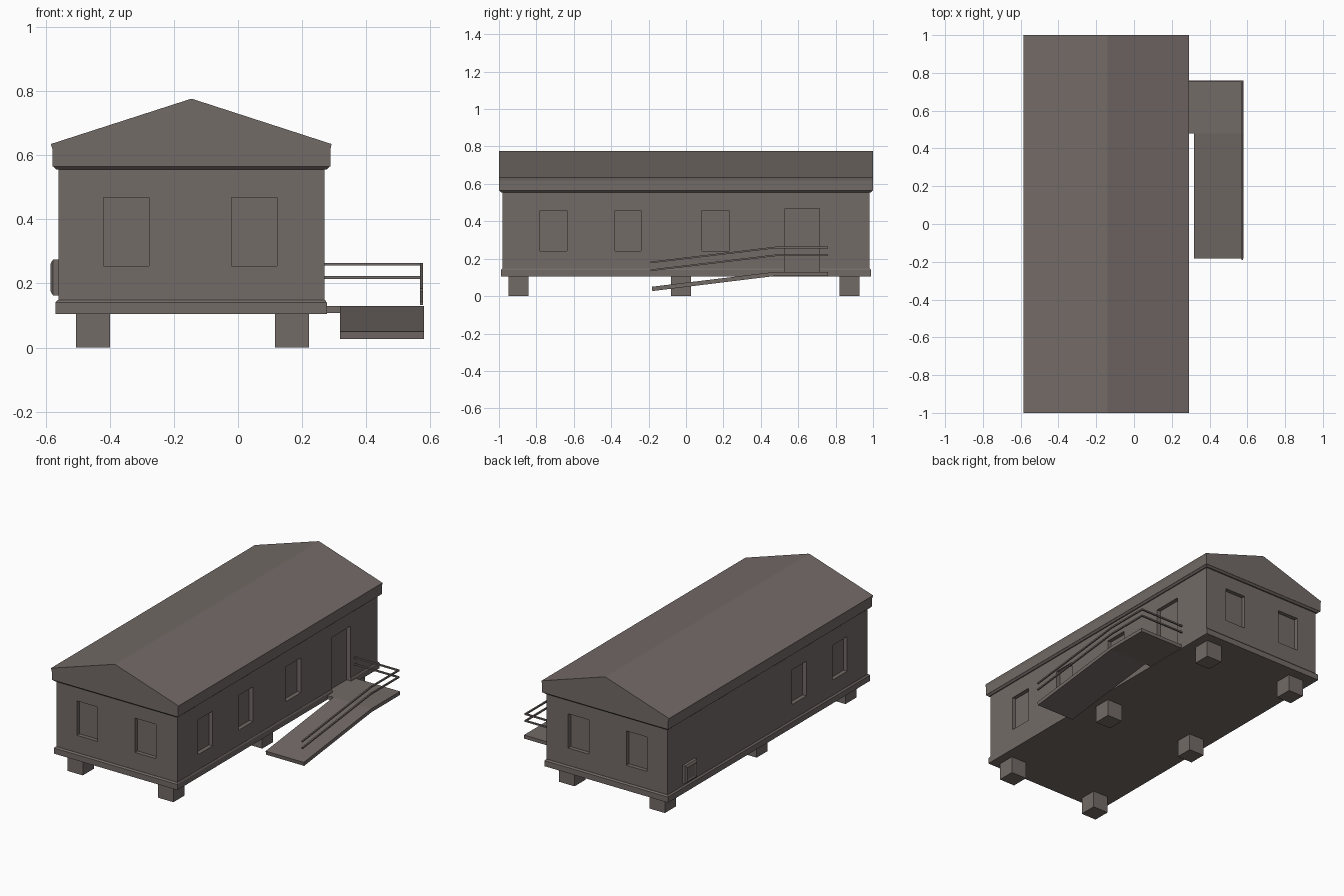
import bpy, bmesh

if "Cube" in bpy.data.objects:
    bpy.data.objects.remove(bpy.data.objects["Cube"])

mat = bpy.data.materials.new("warm grey")
mat.diffuse_color = (0.17, 0.145, 0.135, 1)
mat.use_nodes = True
mat.node_tree.nodes["Principled BSDF"].inputs["Base Color"].default_value = mat.diffuse_color


def loft(name, rings):
    """Closed solid through rings of equal point count."""
    bm = bmesh.new()
    vr = [[bm.verts.new(p) for p in r] for r in rings]
    n = len(rings[0])
    for a, b in zip(vr, vr[1:]):
        for i in range(n):
            j = (i + 1) % n
            bm.faces.new((a[i], a[j], b[j], b[i]))
    bm.faces.new(vr[0][::-1])
    bm.faces.new(vr[-1])
    bmesh.ops.recalc_face_normals(bm, faces=bm.faces)
    me = bpy.data.meshes.new(name)
    bm.to_mesh(me)
    bm.free()
    me.materials.append(mat)
    ob = bpy.data.objects.new(name, me)
    bpy.context.collection.objects.link(ob)
    return ob


def rect(x0, x1, y0, y1, z):
    return [(x0, y0, z), (x1, y0, z), (x1, y1, z), (x0, y1, z)]


def box(name, x0, x1, y0, y1, z0, z1):
    return loft(name, [rect(x0, x1, y0, y1, z0), rect(x0, x1, y0, y1, z1)])


def cut(target, cutters):
    for c in cutters:
        m = target.modifiers.new("cut", 'BOOLEAN')
        m.operation = 'DIFFERENCE'
        m.solver = 'EXACT'
        m.object = c
    bpy.context.view_layer.update()
    dg = bpy.context.evaluated_depsgraph_get()
    me = bpy.data.meshes.new_from_object(target.evaluated_get(dg))
    target.modifiers.clear()
    target.data = me


# Walls and chamfered base sill
XL, XR, Y, D = -0.56, 0.27, 0.98, 0.025
walls = box("walls", XL, XR, -Y, Y, 0.14, 0.565)
base = loft("base_sill", [rect(-0.57, 0.277, -0.99, 0.99, 0.105),
                          rect(-0.57, 0.277, -0.99, 0.99, 0.14),
                          rect(-0.562, 0.272, -0.982, 0.982, 0.148)])

# Recesses for windows and door
cutters = []
for x0, x1 in ((-0.42, -0.277), (-0.02, 0.122)):
    cutters.append(box("front_window_cutter", x0, x1, -1.1, -Y + D, 0.255, 0.468))
    cutters.append(box("back_window_cutter", x0, x1, Y - D, 1.1, 0.255, 0.468))
for y0, y1 in ((-0.78, -0.635), (-0.38, -0.24), (0.085, 0.23)):
    cutters.append(box("right_window_cutter", XR - D, 0.4, y0, y1, 0.242, 0.457))
    if y0 < 0:
        cutters.append(box("left_window_cutter", -0.7, XL + D, y0, y1, 0.242, 0.457))
door = box("door_cutter", XR - D, 0.4, 0.53, 0.715, 0.13, 0.468)
cut(walls, cutters + [door])
cut(base, [door])
for c in cutters + [door]:
    bpy.data.objects.remove(c)

# Roof: gable profile run along y, with a sloped soffit below
profile = [(-0.578, 0.565), (-0.578, 0.617), (-0.584, 0.635), (-0.15, 0.775),
           (-0.14, 0.775), (0.292, 0.635), (0.288, 0.617), (0.288, 0.565)]
loft("roof", [[(x, y, z) for x, z in profile] for y in (-1, 1)])
loft("soffit", [rect(-0.566, 0.276, -0.988, 0.988, 0.555),
                rect(-0.578, 0.288, -1, 1, 0.566)])

# Foundation blocks
for x0, x1 in ((-0.505, -0.40), (0.115, 0.222)):
    for y0 in (-0.95, -0.08, 0.82):
        box("foundation_block", x0, x1, y0, y0 + 0.108, 0, 0.106)

# Landing and sloping ramp
box("landing", 0.268, 0.58, 0.48, 0.76, 0.108, 0.13)
side = [(0.48, 0.108), (0.48, 0.13), (-0.183, 0.05), (-0.18, 0.027)]
loft("ramp", [[(x, y, z) for y, z in side] for x in (0.318, 0.58)])

# Two handrails bending round the landing and down the ramp
for z in (0.26, 0.218):
    plan = [(0.25, 0.76, 0.25, 0.751, z), (0.577, 0.76, 0.568, 0.751, z),
            (0.577, 0.48, 0.568, 0.48, z), (0.577, -0.19, 0.568, -0.19, z - 0.08)]
    h = 0.0045
    loft("handrail", [[(ox, oy, c - h), (ix, iy, c - h), (ix, iy, c + h), (ox, oy, c + h)]
                      for ox, oy, ix, iy, c in plan])


# Chamfered wall unit on the left side
def yz(x, d):
    y0, y1, z0, z1 = 0.715 + d, 0.835 - d, 0.162 + d, 0.275 - d
    return [(x, y0, z0), (x, y1, z0), (x, y1, z1), (x, y0, z1)]


loft("wall_unit", [yz(-0.55, 0), yz(-0.577, 0), yz(-0.585, 0.014), yz(-0.581, 0.02)])
